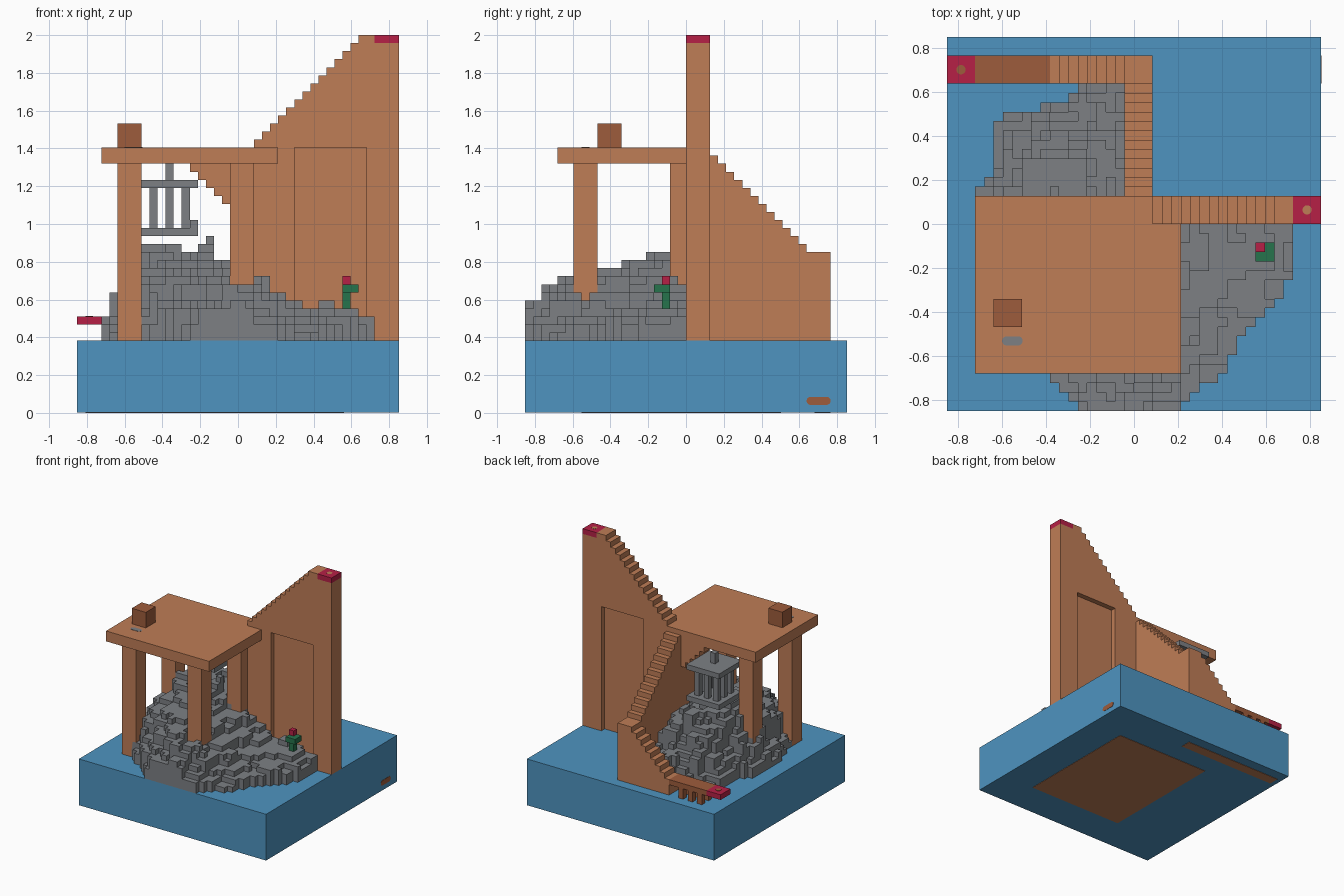
import bpy, bmesh, math, random
from mathutils import Vector
from mathutils.geometry import intersect_point_line

random.seed(4)
U = 2 / 47          # one block; all sizes below are in blocks
if "Cube" in bpy.data.objects:
    bpy.data.objects.remove(bpy.data.objects["Cube"], do_unlink=True)


def material(name, rgb):
    m = bpy.data.materials.new(name)
    lin = [((c / 255 + 0.055) / 1.055) ** 2.4 for c in rgb] + [1]
    m.diffuse_color = lin
    m.use_nodes = True
    bsdf = next(n for n in m.node_tree.nodes if n.type == 'BSDF_PRINCIPLED')
    bsdf.inputs["Base Color"].default_value = lin
    bsdf.inputs["Roughness"].default_value = 0.9
    return m


CLAY = material("clay brown", (191, 125, 86))
DARK = material("dark brown", (158, 92, 60))
BLUE = material("water blue", (78, 148, 192))
STONE = material("stone grey", (125, 128, 132))
RED = material("crimson", (182, 32, 70))
GREEN = material("leaf green", (38, 115, 76))


def world(x, y, z):
    return Vector(((x - 20) * U, (y - 20) * U, z * U))


def finish(name, bm, mat):
    bmesh.ops.recalc_face_normals(bm, faces=bm.faces)
    me = bpy.data.meshes.new(name)
    bm.to_mesh(me)
    bm.free()
    me.materials.append(mat)
    ob = bpy.data.objects.new(name, me)
    bpy.context.collection.objects.link(ob)
    return ob


def prism(name, pts, axis, lo, hi, mat):
    """Extrude a 2D outline along an axis."""
    place = {'x': lambda p, d: world(d, p[0], p[1]),
             'y': lambda p, d: world(p[0], d, p[1]),
             'z': lambda p, d: world(p[0], p[1], d)}[axis]
    bm = bmesh.new()
    a = [bm.verts.new(place(p, lo)) for p in pts]
    b = [bm.verts.new(place(p, hi)) for p in pts]
    bm.faces.new(a)
    bm.faces.new(b)
    for k in range(len(pts)):
        n = (k + 1) % len(pts)
        bm.faces.new((a[k], a[n], b[n], b[k]))
    return finish(name, bm, mat)


def box(name, x0, x1, y0, y1, z0, z1, mat):
    return prism(name, [(x0, y0), (x1, y0), (x1, y1), (x0, y1)], 'z', z0, z1, mat)


def steps(spans, base, notch=()):
    """Stepped outline from (start, end, height) spans."""
    pts = [(spans[0][0], base)]
    for a, b, h in spans:
        pts += [(a, h), (b, h)]
    return pts + [(spans[-1][1], base)] + list(notch)


def oval(cx, cy, half, r):
    """Rounded bar outline; a circle when half equals r."""
    pts = []
    for k in range(16):
        t = math.tau * (k + 0.5) / 16
        pts.append((cx + math.copysign(half - r, math.cos(t)) + r * math.cos(t), cy + r * math.sin(t)))
    return pts


# Water base with painted patches
box("water_base", 0, 40, 0, 40, 0.07, 9, BLUE)
box("underside_square_patch", 13, 33.2, 7, 31.8, 0, 0.1, CLAY)
box("underside_strip_patch", 1, 22, 36, 38, 0, 0.1, CLAY)
prism("base_side_mark", oval(36.5, 1.5, 1.5, 0.5), 'x', 39.95, 40.05, DARK)

# Tall stair wall, with a shallow doorway on both faces
tall = [(19, 22, 33)] + [(i, i + 1, i + 12) for i in range(22, 35)] + [(35, 37, 47), (37, 40, 46)]
door = [(36, 9), (36, 33), (27, 33), (27, 9)]
prism("tall_wall_core", steps(tall, 9), 'y', 21, 22, CLAY)
prism("tall_wall_front", steps(tall, 9, door), 'y', 20, 21, CLAY)
prism("tall_wall_back", steps(tall, 9, door), 'y', 22, 23, CLAY)
box("tall_wall_cap", 37, 40, 20, 23, 46, 47, RED)
prism("tall_wall_cap_dot", oval(38.5, 21.5, 0.5, 0.5), 'z', 46.95, 47, CLAY).location.z = 0.001

# Middle stair running to the back
middle = [(j, j + 1, 55 - j) for j in range(23, 35)] + [(35, 38, 20)]
prism("middle_stair", steps(middle, 9), 'x', 19, 22, CLAY)

# Lower stair, footbridge and landing
prism("lower_stair", steps([(i, i + 1, i + 1) for i in range(11, 19)], 9), 'y', 35, 38, CLAY)
box("footbridge", 3, 11, 35, 38, 11, 12, DARK)
for i in (4, 6, 8):
    for j in (35, 37):
        box("footbridge_post", i, i + 1, j, j + 1, 9, 11, DARK)
box("landing", 0, 3, 35, 38, 11, 12, RED)
prism("landing_dot", oval(1.5, 36.5, 0.5, 0.5), 'z', 11.95, 12.05, DARK)

# Raised terrace on columns, with a stepped bracket
prism("terrace", [(3, 4), (25, 4), (25, 20), (19, 20), (19, 23), (3, 23)], 'z', 31, 33, CLAY)
for n, x, y0, y1 in (("front_left", 19, 6, 9), ("front_right", 5, 6, 9),
                     ("back_left", 19, 18, 20), ("back_right", 5, 18, 21)):
    box("column_" + n, x, x + 3, y0, y1, 9, 31, CLAY)
prism("bracket", steps([(i, i + 1, 44 - i) for i in range(14, 19)], 31), 'y', 20, 23, CLAY)
box("terrace_block", 5, 8, 9, 12, 33, 36, DARK)
prism("terrace_mark", oval(7, 7.5, 1.1, 0.5), 'z', 32.95, 33.05, STONE)

# Small pavilion on the hill
box("pavilion_floor", 8, 15, 20, 27, 22, 23, STONE)
box("pavilion_roof", 8, 15, 20, 27, 28, 29, STONE)
box("pavilion_finial", 11, 12, 23, 24, 29, 31, STONE)
box("pavilion_step", 14, 15, 20, 21, 23, 24, STONE)
for i in (9, 11, 13):
    for j in (21, 23, 25):
        if (i, j) != (11, 23):
            box("pavilion_column", i, i + 1, j, j + 1, 23, 28, STONE)

# Rocky hill: outline on the ground and known heights (x, y, height)
OUTLINE = [(37, 23), (37, 15), (35, 11), (31, 7), (30, 4.5), (25, 1), (24.5, -2), (17, -2), (13, 1),
           (11, 3.2), (8, 5.5), (5.5, 9.5), (3.5, 15), (3, 23), (5, 25), (5, 30.5), (6.5, 32),
           (13, 33), (15.3, 37), (22, 37), (22, 23)]
HEIGHTS = [(36, 18, 11), (34, 18, 13), (30, 15, 13), (27, 18, 13), (25, 17, 15), (22, 18, 17),
           (20, 18, 17), (17, 18, 21), (11, 23, 21), (9, 19, 21), (15, 15, 19), (14, 10, 18),
           (10, 9, 17), (17, 5, 17), (21, 4, 16), (20, 0, 13), (23, 0, 11), (25, 8, 14),
           (27, 5, 11), (30, 9, 11), (24, 13, 15), (32, 13, 12), (5, 18, 15), (6, 27, 13),
           (8, 30, 13), (14, 31, 14), (17, 34, 11), (17, 27, 18), (14, 27, 20), (10, 28, 18),
           (13, 3, 15), (20, 12, 17), (27, 12, 13), (15, 1, 12)]


def inside(x, y):
    hit = False
    for (x0, y0), (x1, y1) in zip(OUTLINE, OUTLINE[1:] + OUTLINE[:1]):
        if (y0 > y) != (y1 > y) and x < x0 + (y - y0) * (x1 - x0) / (y1 - y0):
            hit = not hit
    return hit


def border(x, y):
    p, best = Vector((x, y)), 99
    for a, b in zip(OUTLINE, OUTLINE[1:] + OUTLINE[:1]):
        a, b = Vector(a), Vector(b)
        q, t = intersect_point_line(p, a, b)
        q = a.lerp(b, min(1, max(0, t)))
        best = min(best, (Vector((q[0], q[1])) - p).length)
    return best


def rock_height(x, y):
    w = [(1 / ((x - a) ** 2 + (y - b) ** 2 + 0.3) ** 1.6, h) for a, b, h in HEIGHTS]
    return min(sum(k * h for k, h in w) / sum(k for k, h in w), 10.3 + 2 * border(x, y))


# Each jittered site owns a patch of blocks with one height
sites = []
for a in range(19):
    for b in range(19):
        x, y = a * 2.15 + random.uniform(-.2, 2), b * 2.15 + random.uniform(-.2, 2)
        sites.append((x, y, rock_height(x, y) + random.uniform(-.8, .8)))
H = {}
for i in range(40):
    for j in range(35):
        x, y = i + .5, j + .5
        if (i >= 19 and j >= 20) or not inside(x, y):
            continue
        s = min(sites, key=lambda s: max(abs(s[0] - x), abs(s[1] - y)))
        H[i, j] = max(10, min(21, round((s[2] * 2 + rock_height(x, y)) / 3)))
for i in (32, 33, 34):
    for j in (15, 16, 17, 18):
        H[i, j] = 13
H[16, 19] = 22

# Only the exposed tops and sides of the hill
bm = bmesh.new()
for (i, j), h in H.items():
    c = [(i, j), (i + 1, j), (i + 1, j + 1), (i, j + 1)]
    bm.faces.new([bm.verts.new(world(x, y, h)) for x, y in c])
    for k, (di, dj) in enumerate(((0, -1), (1, 0), (0, 1), (-1, 0))):
        low = H.get((i + di, j + dj), 9)
        if low < h:
            (x0, y0), (x1, y1) = c[k], c[(k + 1) % 4]
            quad = ((x0, y0, low), (x1, y1, low), (x1, y1, h), (x0, y0, h))
            bm.faces.new([bm.verts.new(world(*p)) for p in quad])
me = bpy.data.meshes.new("rocky_hill")
bm.to_mesh(me)
bm.free()
me.materials.append(STONE)
bpy.context.collection.objects.link(bpy.data.objects.new("rocky_hill", me))

# Flower on the low rock
box("flower_stem", 33, 34, 17, 18, 13, 15, GREEN)
box("flower_leaves", 33, 35, 16, 18, 15, 16, GREEN)
box("flower_bloom", 33, 34, 17, 18, 16, 17, RED)
